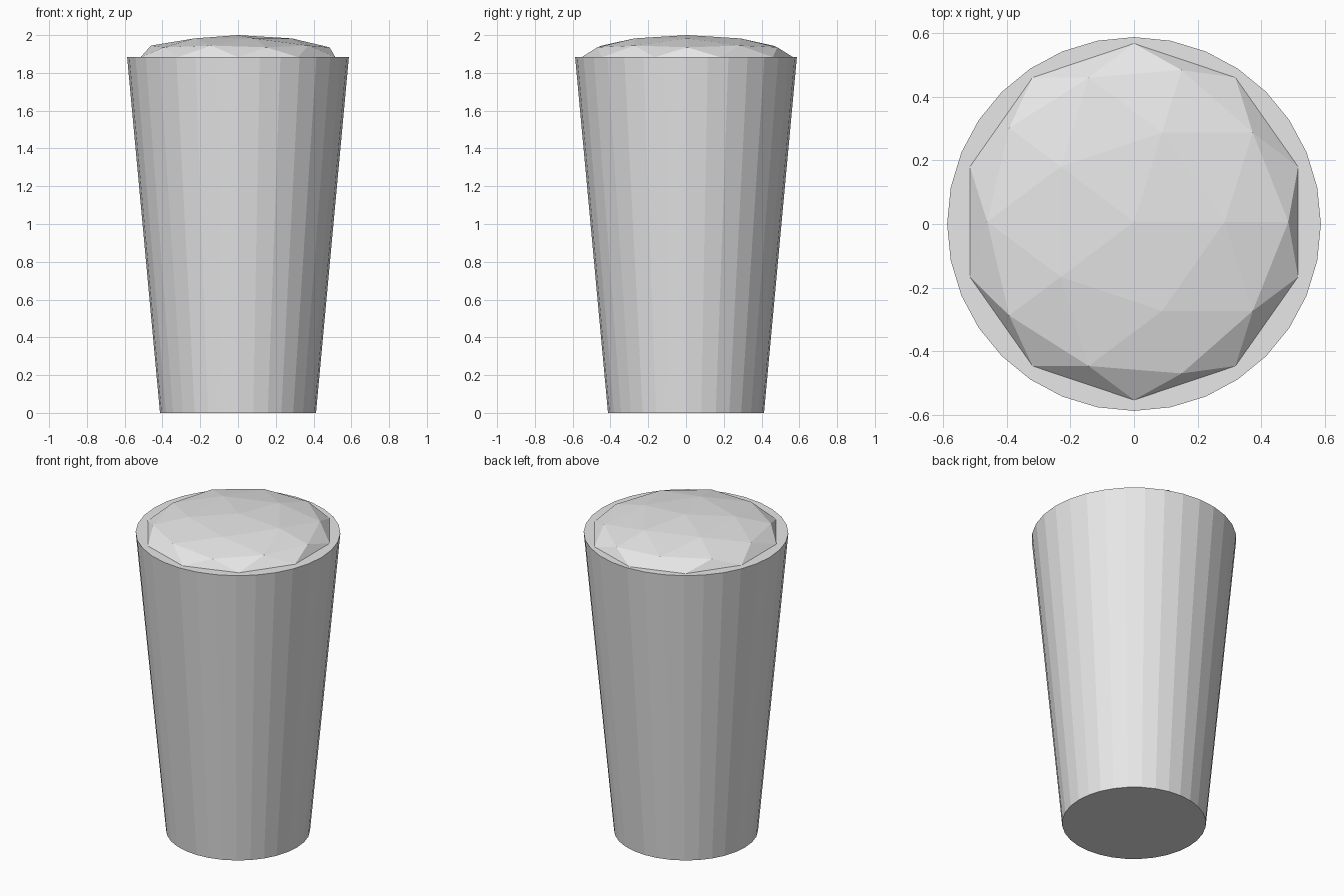
import bpy
import bmesh
from mathutils import Matrix

RIM_Z = 1.883

cube = bpy.data.objects.get("Cube")
if cube:
    bpy.data.objects.remove(cube, do_unlink=True)

# Single light grey material
grey = bpy.data.materials.new("light grey")
grey.use_nodes = True
colour = (0.8, 0.8, 0.8, 1)
grey.diffuse_color = colour
grey.node_tree.nodes["Principled BSDF"].inputs["Base Color"].default_value = colour


def add_object(name, bm):
    mesh = bpy.data.meshes.new(name)
    bm.to_mesh(mesh)
    bm.free()
    mesh.materials.append(grey)
    obj = bpy.data.objects.new(name, mesh)
    bpy.context.collection.objects.link(obj)
    return obj


# Tapered cup with flat facets, closed at both ends
bm = bmesh.new()
bmesh.ops.create_cone(bm, cap_ends=True, segments=32, radius1=0.413,
                      radius2=0.587, depth=RIM_Z,
                      matrix=Matrix.Translation((0, 0, RIM_Z / 2)))
add_object("cup_body", bm)

# Low faceted dome: upper half of a flattened icosphere
bm = bmesh.new()
bmesh.ops.create_icosphere(bm, subdivisions=2, radius=1)
lower = [v for v in bm.verts if v.co.z < -0.01]
bmesh.ops.delete(bm, geom=lower, context='VERTS')
bmesh.ops.scale(bm, vec=(0.542, 0.56, 2 - RIM_Z), verts=bm.verts)
bmesh.ops.translate(bm, vec=(0, 0.007, RIM_Z), verts=bm.verts)
add_object("dome_filling", bm)
